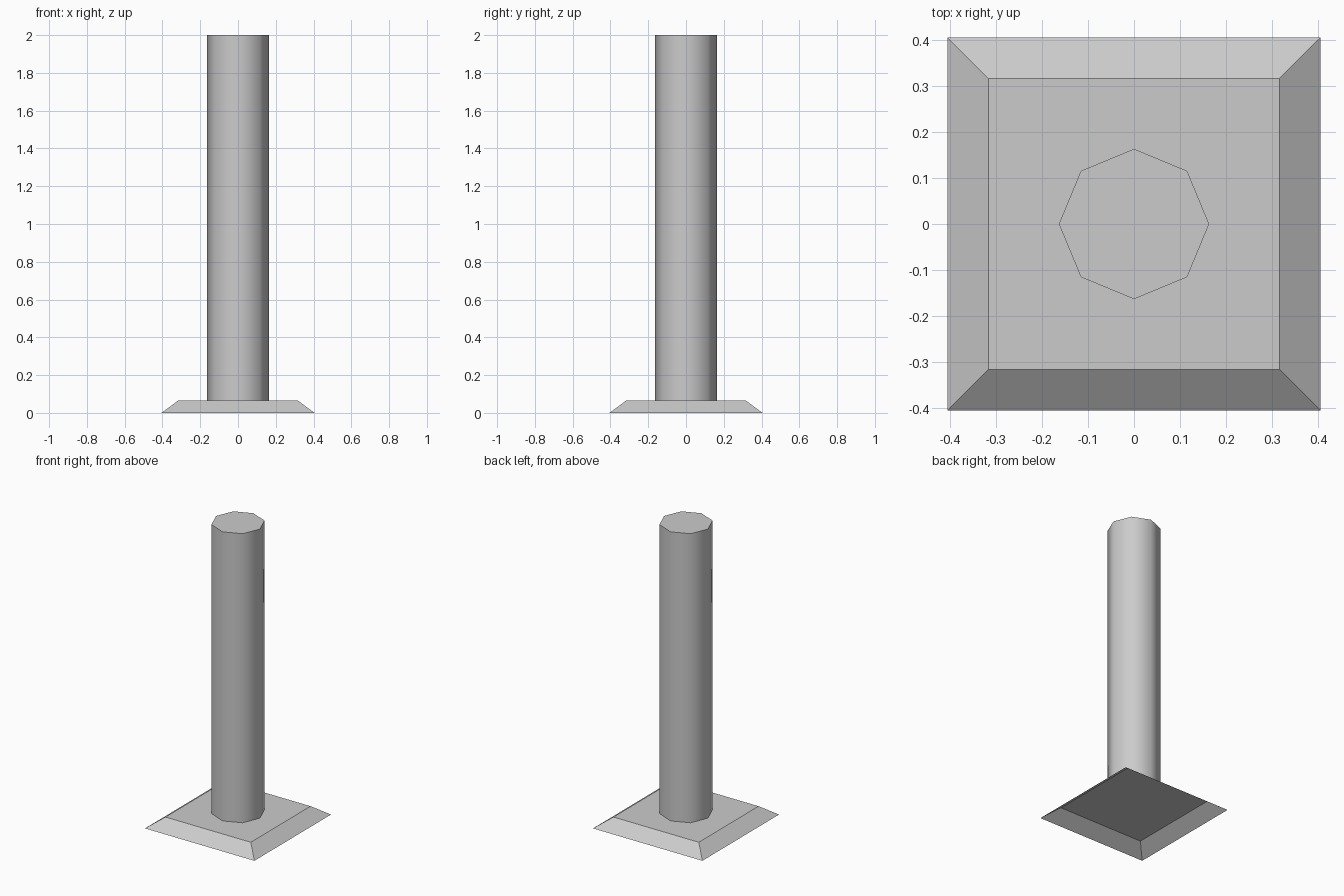
import bpy
import bmesh
import math

cube = bpy.data.objects.get("Cube")
if cube:
    bpy.data.objects.remove(cube, do_unlink=True)

PLINTH_TOP = 0.066
HEIGHT = 2.0

grey = bpy.data.materials.new("plain grey")
grey.use_nodes = True
colour = (0.6, 0.6, 0.6, 1)
grey.diffuse_color = colour
grey.node_tree.nodes["Principled BSDF"].inputs["Base Color"].default_value = colour


def frustum(name, sides, r_low, r_high, z_low, z_high, turn=0):
    """Upright prism or frustum with a top cap and an open underside."""
    bm = bmesh.new()
    rings = []
    for r, z in ((r_low, z_low), (r_high, z_high)):
        angles = [turn + math.tau * i / sides for i in range(sides)]
        rings.append([bm.verts.new((r * math.cos(a), r * math.sin(a), z)) for a in angles])
    low, high = rings
    for i in range(sides):
        j = (i + 1) % sides
        bm.faces.new((low[i], low[j], high[j], high[i]))
    bm.faces.new(high)
    mesh = bpy.data.meshes.new(name)
    bm.to_mesh(mesh)
    bm.free()
    mesh.materials.append(grey)
    obj = bpy.data.objects.new(name, mesh)
    bpy.context.collection.objects.link(obj)
    return obj


# Square sloped foot, hollow underneath
frustum("base_plate", 4, 0.405 * math.sqrt(2), 0.316 * math.sqrt(2),
        0, PLINTH_TOP, math.pi / 4)

# Eight-sided post, smooth around the sides with a crisp flat cap
post = frustum("post", 8, 0.163, 0.163, PLINTH_TOP, HEIGHT)
bpy.ops.object.select_all(action="DESELECT")
post.select_set(True)
bpy.context.view_layer.objects.active = post
bpy.ops.object.shade_smooth_by_angle(angle=math.radians(50))
